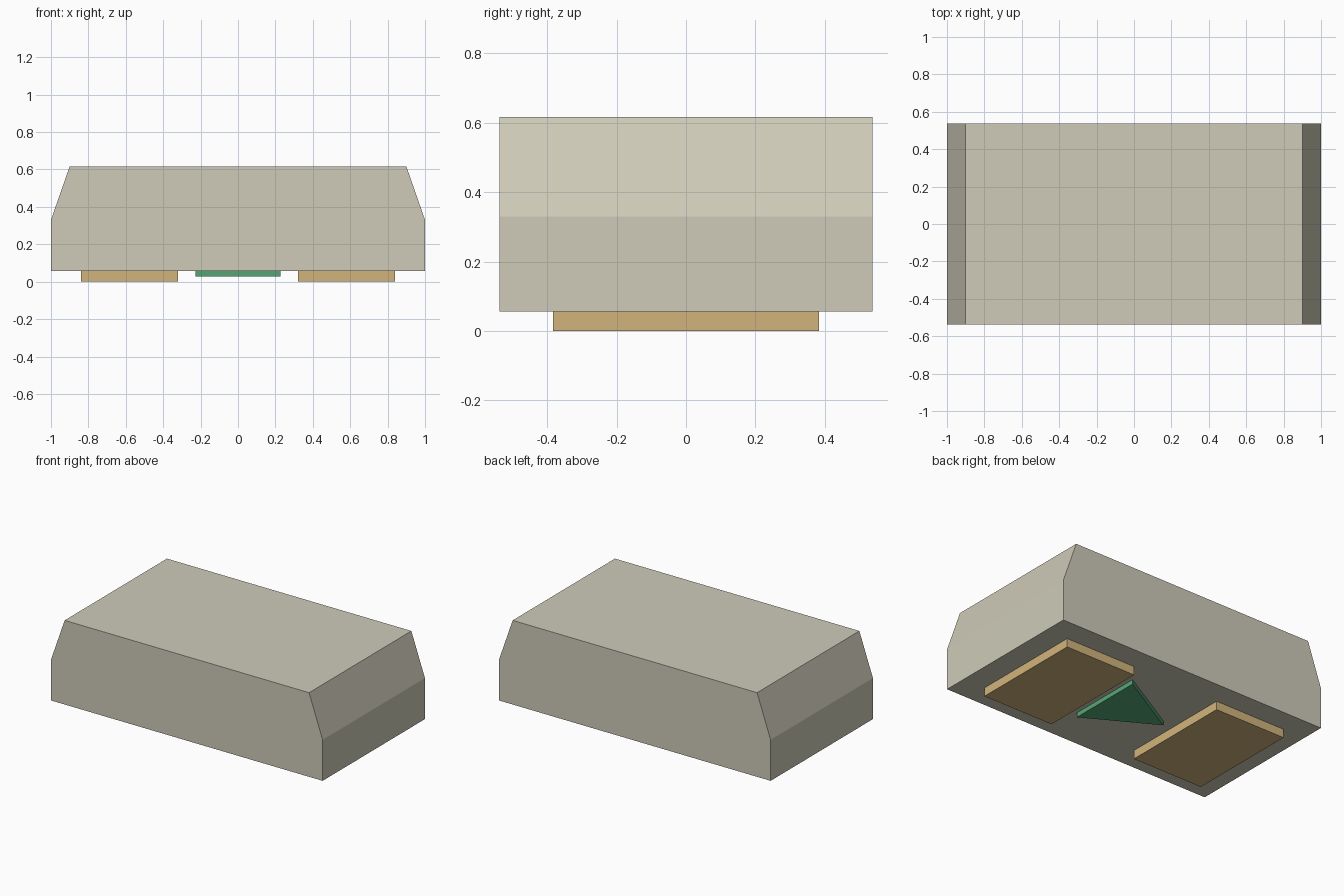
import bpy
import bmesh

cube = bpy.data.objects.get("Cube")
if cube:
    bpy.data.objects.remove(cube, do_unlink=True)


def make_material(name, rgb):
    mat = bpy.data.materials.new(name)
    mat.use_nodes = True
    color = (*rgb, 1.0)
    mat.diffuse_color = color
    mat.node_tree.nodes["Principled BSDF"].inputs["Base Color"].default_value = color
    return mat


def make_prism(name, outline, offset, mat):
    """Extrude a flat outline along an offset vector into a closed solid."""
    bm = bmesh.new()
    face = bm.faces.new([bm.verts.new(p) for p in outline])
    result = bmesh.ops.extrude_face_region(bm, geom=[face], use_keep_orig=True)
    moved = [g for g in result["geom"] if isinstance(g, bmesh.types.BMVert)]
    bmesh.ops.translate(bm, verts=moved, vec=offset)
    bmesh.ops.recalc_face_normals(bm, faces=bm.faces)
    mesh = bpy.data.meshes.new(name)
    bm.to_mesh(mesh)
    bm.free()
    mesh.materials.append(mat)
    obj = bpy.data.objects.new(name, mesh)
    bpy.context.collection.objects.link(obj)
    return obj


beige = make_material("warm grey beige", (0.62, 0.60, 0.485))
tan = make_material("tan", (0.64, 0.455, 0.20))
green = make_material("green", (0.095, 0.39, 0.185))

BASE = 0.057      # underside of the body
DEPTH = 0.538     # half depth of the body

# Body: profile with sloping upper ends, extruded front to back
half = [(1.0, BASE), (1.0, 0.33), (0.9, 0.617)]
profile = half + [(-x, z) for x, z in reversed(half)]
make_prism("body", [(x, -DEPTH, z) for x, z in profile], (0, 2 * DEPTH, 0), beige)

# Rectangular pads under each end
for side, name in ((1, "left_pad"), (-1, "right_pad")):
    corners = [(0.32, -0.383), (0.84, -0.383), (0.84, 0.383), (0.32, 0.383)]
    make_prism(name, [(side * x, y, 0) for x, y in corners], (0, 0, BASE), tan)

# Triangular plate under the middle, pointing to the right
triangle = [(0.228, -0.258), (0.228, 0.258), (-0.228, 0)]
make_prism("triangle_plate", [(x, y, 0.027) for x, y in triangle],
           (0, 0, BASE - 0.027), green)
